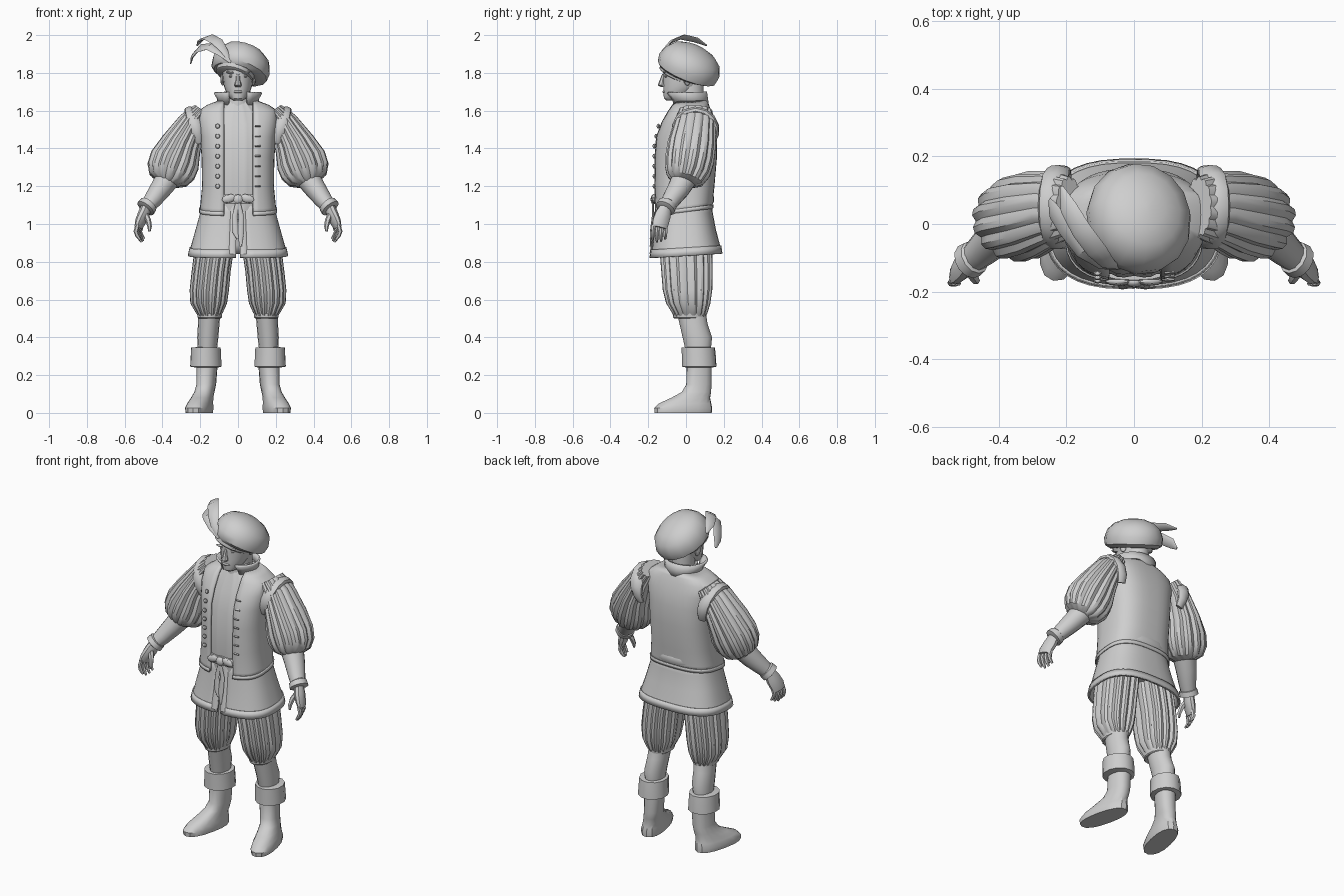
import bpy, bmesh, math
from mathutils import Vector, Euler

cloth = bpy.data.materials.new("plain_grey")
cloth.diffuse_color = (0.62, 0.62, 0.62, 1)


def finish(name, bm, mirror=False, thick=0):
    bmesh.ops.recalc_face_normals(bm, faces=bm.faces)
    me = bpy.data.meshes.new(name)
    bm.to_mesh(me)
    bm.free()
    me.materials.append(cloth)
    ob = bpy.data.objects.new(name, me)
    bpy.context.collection.objects.link(ob)
    if thick:
        m = ob.modifiers.new("thickness", 'SOLIDIFY')
        m.thickness = thick
        m.offset = -1
    if mirror:
        ob.modifiers.new("mirror", 'MIRROR')
    return ob


def loft(name, rings, n=16, ref=None, p=1.0, flute=0, gap=None, cap=True, yaw=0,
         mirror=False, thick=0, shear=0):
    """Skin rings (x, y, z, rx, ry); with ref they turn to follow the path and
    rx lies across ref, ry along it. gap = (left, right) leaves an open front."""
    bm = bmesh.new()
    pts = [Vector(r[:3]) for r in rings]
    loops = []
    for i, (x, y, z, rx, ry) in enumerate(rings):
        u, v = Vector((math.cos(yaw), math.sin(yaw), 0)), Vector((-math.sin(yaw), math.cos(yaw), 0))
        if ref:
            t = (pts[min(i + 1, len(pts) - 1)] - pts[max(i - 1, 0)]).normalized()
            v = (Vector(ref) - t * t.dot(Vector(ref))).normalized()
            u = v.cross(t)
        if gap:
            ac = [math.acos(max(-1, min(1, math.copysign(abs(g / rx) ** (1 / p), g)))) for g in gap]
            a0, a1 = -ac[1], 2 * math.pi - ac[0]
            angles = [a0 + (a1 - a0) * k / (n - 1) for k in range(n)]
        else:
            angles = [2 * math.pi * k / n for k in range(n)]
        row = []
        for k, a in enumerate(angles):
            c, s = math.cos(a), math.sin(a)
            f = 1 - flute if flute and k % 3 == 0 else 1
            q = pts[i] + u * (rx * f * math.copysign(abs(c) ** p, c)) \
                + v * (ry * f * math.copysign(abs(s) ** p, s))
            if shear and i < 2:
                q.z += shear * q.y
            row.append(bm.verts.new(q))
        loops.append(row)
    for a, b in zip(loops, loops[1:]):
        for k in range(n - 1 if gap else n):
            j = (k + 1) % n
            bm.faces.new((a[k], a[j], b[j], b[k]))
    if cap and not gap:
        bm.faces.new(loops[0])
        bm.faces.new(loops[-1])
    return finish(name, bm, mirror, thick)


def ball(name, loc, size, rot=(0, 0, 0), mirror=False, seg=10):
    bm = bmesh.new()
    bmesh.ops.create_uvsphere(bm, u_segments=seg, v_segments=max(4, seg // 2 + 1), radius=1)
    e = Euler(rot).to_matrix()
    for v in bm.verts:
        v.co = e @ Vector([a * b for a, b in zip(v.co, size)]) + Vector(loc)
    return finish(name, bm, mirror)


# Boots, feet pointing slightly outward
loft("foot", [(.205, -.015, 0, .062, .155), (.205, -.015, .025, .066, .157), (.2, -.005, .05, .06, .142),
              (.19, .025, .08, .054, .105), (.178, .055, .11, .05, .08), (.168, .068, .15, .05, .068),
              (.163, .07, .26, .054, .066)], p=.85, yaw=.22, mirror=True)
loft("boot_cuff", [(.165, .07, .24, .06, .07), (.17, .07, .245, .085, .093), (.17, .068, .3, .082, .092),
                   (.17, .065, .345, .08, .09), (.168, .065, .348, .055, .06)], n=12, yaw=.2, mirror=True)
# Stockings and pleated breeches
loft("stocking", [(.163, .065, .32, .05, .065), (.16, .06, .4, .056, .078), (.155, .04, .47, .057, .074),
                  (.15, .025, .55, .058, .078)], mirror=True)
loft("breeches", [(.15, .02, .505, .056, .083), (.152, .02, .53, .072, .095), (.155, .012, .58, .098, .118),
                  (.152, .008, .65, .105, .132), (.142, .005, .75, .104, .137), (.128, 0, .85, .105, .14),
                  (.115, 0, .93, .1, .13)], n=48, flute=.09, p=.9, mirror=True)
loft("breeches_band", [(.15, .02, .5, .058, .083), (.15, .02, .505, .064, .088), (.15, .02, .525, .066, .09)],
     mirror=True)

# Coat skirt with a front slit and a raised hem
skirt = [(0, 0, .835, .262, .19), (0, 0, .88, .25, .18), (0, -.003, .97, .225, .162),
         (0, -.005, 1.06, .2, .147), (0, -.005, 1.13, .185, .14)]
loft("coat_skirt", skirt, n=36, p=.75, gap=(-.012, .012), thick=.012, shear=.06)
loft("skirt_hem", [(0, 0, .832, .266, .194), (0, 0, .875, .257, .187)], n=36, p=.75, gap=(-.03, .03),
     thick=.008, shear=.06)
for s in (-1, 1):
    loft("skirt_edge", [(s * .03, -.188, .84, .018, .006), (s * .025, -.165, .98, .018, .006),
                        (s * .02, -.148, 1.1, .018, .006)], n=6)

# Pleated shirt inside an open vest
loft("shirt", [(0, -.005, 1.02, .17, .14), (0, -.01, 1.12, .178, .148), (0, -.005, 1.25, .178, .154),
               (0, 0, 1.42, .182, .15), (0, .01, 1.53, .175, .125), (0, .02, 1.6, .13, .105),
               (0, .02, 1.645, .075, .085)], n=60, flute=.035, p=.8)
loft("vest", [(0, -.015, 1.07, .203, .155), (0, -.013, 1.1, .2, .155), (0, -.01, 1.2, .19, .161),
              (0, -.003, 1.35, .193, .167), (0, 0, 1.46, .2, .163), (0, .01, 1.54, .212, .142),
              (0, .018, 1.6, .208, .115), (0, .022, 1.63, .165, .1), (0, .025, 1.655, .1, .085)],
     n=36, p=.72, gap=(-.075, .08), thick=.014, shear=.12)
loft("vest_hem", [(0, -.015, 1.064, .207, .159), (0, -.013, 1.085, .206, .16)], n=36, p=.72,
     gap=(-.075, .08), thick=.006, shear=.12)
loft("collar", [(0, .025, 1.63, .095, .085), (0, .015, 1.665, .1, .09), (0, .0, 1.7, .118, .1)],
     n=20, gap=(-.045, .045), thick=.012)
loft("inner_collar", [(0, .01, 1.6, .085, .085), (0, .005, 1.66, .07, .075), (0, .005, 1.675, .07, .075)], n=14)
for i in range(7):
    z = 1.2 + i * .053
    ball("button", (-.108, -.168 + max(0, z - 1.42) * .22, z), (.013, .009, .013), seg=8)
    loft("buttonhole", [(.09, -.167 + max(0, z - 1.42) * .22, z, .004, .005),
                        (.12, -.165 + max(0, z - 1.42) * .22, z, .004, .005)], n=4, ref=(0, 0, 1))

# Sash with knot and hanging ends
loft("sash", [(0, -.012, 1.105, .175, .154), (0, -.012, 1.12, .18, .16), (0, -.012, 1.145, .18, .16),
              (0, -.012, 1.155, .175, .154)], n=28, p=.8)
ball("sash_knot", (0, -.172, 1.13), (.026, .016, .026))
for s in (-1, 1):
    ball("sash_loop", (s * .048, -.17, 1.135), (.04, .013, .022), (0, s * .25, 0))
    loft("sash_end", [(0, -.175, 1.12, .012, .006), (.018 * s, -.175, 1.04, .014, .006),
                      (.014 * s, -.185, .96, .018, .006), (.006 + .008 * s, -.188, .9 - .02 * s, .006, .004)], n=8)

# Shoulder rolls and puffed sleeves
roll = []
for i in range(11):
    a = math.radians(-35 + 25 * i)
    r = .55 + .45 * math.sin(math.pi * i / 10)
    roll.append((.22 + .022 * math.sin(a), .05 + .108 * math.cos(a), 1.49 + .105 * math.sin(a), .026 * r, .044 * r))
loft("shoulder_roll", roll, n=10, ref=(1, 0, .25), mirror=True)
loft("puffed_sleeve", [(.19, .05, 1.6, .05, .09), (.24, .047, 1.535, .078, .11), (.3, .03, 1.42, .11, .128),
                       (.335, .018, 1.335, .135, .13), (.355, .008, 1.28, .132, .122),
                       (.37, -.005, 1.235, .105, .1), (.377, -.01, 1.215, .06, .07)],
     n=42, ref=(0, 1, 0), flute=.09, mirror=True)
# Forearms, cuffs and hands
loft("forearm", [(.365, -.005, 1.25, .066, .07), (.41, -.04, 1.185, .057, .06), (.45, -.078, 1.13, .048, .05),
                 (.485, -.108, 1.085, .038, .042)], n=12, ref=(0, 1, 0), mirror=True)
loft("cuff", [(.468, -.096, 1.108, .04, .04), (.472, -.098, 1.104, .05, .052), (.489, -.11, 1.083, .053, .055),
              (.492, -.112, 1.079, .035, .038)], n=12, ref=(0, 1, 0), mirror=True)
loft("palm", [(.485, -.108, 1.09, .028, .032), (.5, -.122, 1.05, .03, .044), (.518, -.135, 1.01, .026, .046),
              (.528, -.14, .98, .018, .042)], n=10, ref=(-.35, 1, 0), mirror=True)
for i in range(4):
    y, x, d = -.172 + .022 * i, .537 - .007 * i, .012 * abs(i - 1.3)
    loft("finger", [(x - .006, y, .995, .012, .0115), (x + .004, y - .002, .96, .012, .0115),
                    (x - .004, y - .004, .93 + d / 2, .011, .0105), (x - .02, y - .004, .9 + d, .006, .006)],
         n=6, ref=(0, 1, 0), mirror=True)
loft("thumb", [(.49, -.135, 1.055, .014, .016), (.475, -.157, 1.02, .015, .015), (.468, -.168, .985, .012, .012),
               (.469, -.171, .96, .006, .006)], n=6, ref=(0, 1, 0), mirror=True)

# Head, neck and face
loft("neck", [(0, .025, 1.6, .065, .07), (0, .025, 1.7, .064, .07), (0, .02, 1.77, .066, .075)], n=14)
loft("head", [(0, -.075, 1.655, .025, .03), (0, -.065, 1.665, .042, .052), (0, -.045, 1.69, .06, .076),
              (0, -.02, 1.73, .075, .1), (0, -.012, 1.775, .081, .11), (0, -.01, 1.82, .084, .112),
              (0, 0, 1.88, .08, .105), (0, 0, 1.92, .05, .07)], n=18)
loft("nose", [(0, -.12, 1.725, .014, .012), (0, -.128, 1.735, .02, .022), (0, -.124, 1.76, .012, .016),
              (0, -.116, 1.795, .009, .01)], n=8)
ball("brow", (.036, -.109, 1.802), (.03, .012, .008), (0, -.1, -.3), mirror=True)
ball("eye", (.034, -.105, 1.783), (.016, .009, .008), mirror=True, seg=8)
ball("ear", (.083, .005, 1.765), (.01, .02, .033), (.15, 0, .3), mirror=True)
ball("mouth", (0, -.114, 1.7), (.026, .011, .009))
ball("chin", (0, -.1, 1.672), (.024, .018, .016))

# Soft beret tilted back and to one side
tilt = Euler((-.38, .3, 0))
hat = loft("beret", [(-.015, -.02, -.06, .095, .11), (-.01, -.01, -.062, .125, .135), (0, 0, -.045, .153, .165),
                     (0, 0, -.005, .158, .172), (0, 0, .045, .142, .153), (-.005, -.005, .08, .105, .115),
                     (-.005, -.005, .1, .055, .06), (-.005, -.005, .106, .01, .01)], n=15)
band = loft("beret_band", [(-.018, -.025, -.085, .092, .108), (-.018, -.025, -.08, .1, .116),
                           (-.018, -.025, -.055, .104, .12), (-.018, -.025, -.05, .09, .1)], n=18)
for ob in (hat, band):
    ob.location = (.018, .02, 1.842)
    ob.rotation_euler = tilt
# Curling feathers
loft("long_feather", [(-.04, -.13, 1.86, .004, .008), (-.075, -.12, 1.92, .006, .022), (-.11, -.08, 1.965, .007, .032),
                      (-.155, -.02, 1.99, .007, .032), (-.195, .05, 1.975, .007, .028),
                      (-.215, .11, 1.945, .003, .006)], n=8, ref=(1, .6, .5), cap=True)
loft("curled_feather", [(-.04, -.13, 1.855, .004, .008), (-.09, -.12, 1.9, .006, .02), (-.15, -.08, 1.94, .007, .03),
                        (-.205, -.01, 1.93, .007, .034), (-.24, .04, 1.89, .007, .03),
                        (-.25, .07, 1.85, .003, .008)], n=8, ref=(.4, 1, .8))

# Smooth shading with crisp pleats
for ob in bpy.data.objects:
    ob.select_set(True)
    bpy.context.view_layer.objects.active = ob
bpy.ops.object.shade_smooth_by_angle(angle=math.radians(35))
